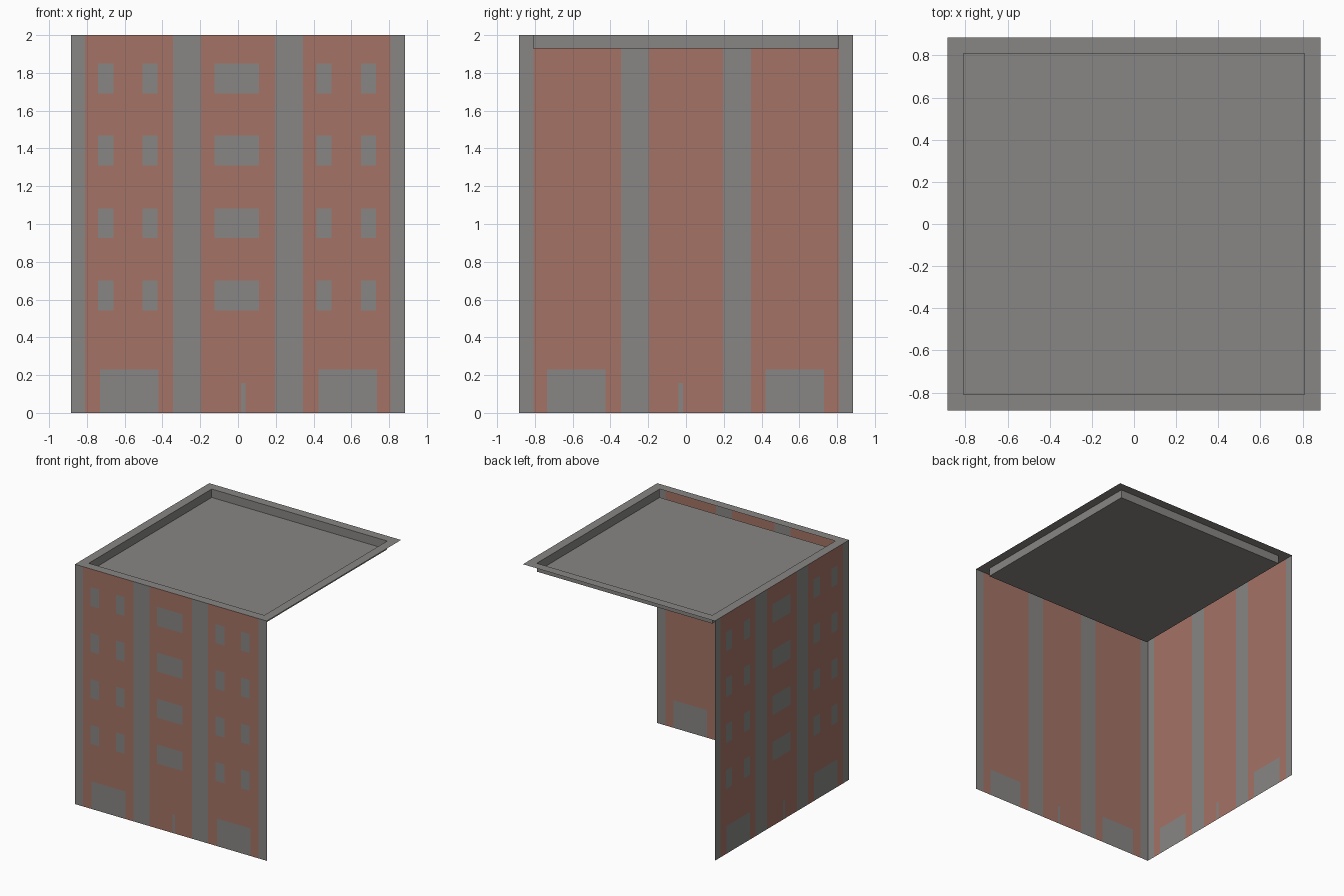
import bpy, bmesh, math
from mathutils import Matrix

if "Cube" in bpy.data.objects:
    bpy.data.objects.remove(bpy.data.objects["Cube"])

H = 0.885          # half width of the block
T = 0.81           # half width of the sunken roof
TOP, DECK = 2.0, 1.93


def material(name, rgb):
    m = bpy.data.materials.new(name)
    m.diffuse_color = (*rgb, 1)
    m.use_nodes = True
    m.node_tree.nodes["Principled BSDF"].inputs["Base Color"].default_value = m.diffuse_color
    return m


brick = material("brick", (0.37, 0.17, 0.13))
concrete = material("concrete grey", (0.245, 0.24, 0.23))


def finish(name, bm, mats, turn=0):
    bm.transform(Matrix.Rotation(math.radians(turn), 4, 'Z'))
    me = bpy.data.meshes.new(name)
    bm.to_mesh(me)
    bm.free()
    for m in mats:
        me.materials.append(m)
    ob = bpy.data.objects.new(name, me)
    bpy.context.collection.objects.link(ob)
    return ob


def quad(bm, pts):
    return bm.faces.new([bm.verts.new(p) for p in pts])


def front_quad(bm, x0, x1, z0, z1, y):
    return quad(bm, [(x0, y, z0), (x1, y, z0), (x1, y, z1), (x0, y, z1)])


# Wall features: concrete pilasters, ground-floor openings (x0, x1, height)
pilasters = [(-H, -0.81), (-0.345, -0.195), (0.197, 0.345), (0.807, H)]
openings = [(-0.73, -0.42, 0.23), (0.017, 0.04, 0.157), (0.425, 0.735, 0.23)]
window_cols = [(-0.74, -0.66), (-0.505, -0.425), (-0.125, 0.11),
               (0.415, 0.495), (0.65, 0.73)]
window_rows = [0.543, 0.925, 1.31, 1.692]


def wall(name, turn):
    # Wall sheet split along the feature lines, coloured by position
    bm = bmesh.new()
    xs = sorted({x for p in pilasters for x in p} | {x for o in openings for x in o[:2]})
    zs = [0, 0.157, 0.23, TOP]
    for x0, x1 in zip(xs, xs[1:]):
        for z0, z1 in zip(zs, zs[1:]):
            f = front_quad(bm, x0, x1, z0, z1, -H)
            x, z = (x0 + x1) / 2, (z0 + z1) / 2
            grey = any(a < x < b for a, b in pilasters) or \
                any(a < x < b and z < h for a, b, h in openings)
            f.material_index = int(grey)
    bmesh.ops.remove_doubles(bm, verts=bm.verts, dist=1e-5)
    finish(name, bm, [brick, concrete], turn)


def windows(name, turn):
    # Thin window plates just proud of the wall
    bm = bmesh.new()
    for x0, x1 in window_cols:
        for z in window_rows:
            front_quad(bm, x0, x1, z, z + 0.158, -H - 0.003)
    finish(name, bm, [concrete], turn)


# Only the two street sides are walled
for side, turn in (("front", 0), ("left", -90)):
    wall(side + "_wall", turn)
    windows(side + "_windows", turn)

# Flat parapet rim around the roof
bm = bmesh.new()
for k in range(4):
    f = quad(bm, [(-H, -H, TOP), (H, -H, TOP), (T, -T, TOP), (-T, -T, TOP)])
    bmesh.ops.rotate(bm, verts=f.verts, matrix=Matrix.Rotation(k * math.pi / 2, 3, 'Z'))
bmesh.ops.remove_doubles(bm, verts=bm.verts, dist=1e-5)
finish("parapet_rim", bm, [concrete])

# Sunken roof deck with upstands on three sides (front one is open)
bm = bmesh.new()
quad(bm, [(-T, -T, DECK), (T, -T, DECK), (T, T, DECK), (-T, T, DECK)])
for k in (1, 2, 3):
    f = quad(bm, [(T, -T, DECK), (-T, -T, DECK), (-T, -T, TOP), (T, -T, TOP)])
    bmesh.ops.rotate(bm, verts=f.verts, matrix=Matrix.Rotation(k * math.pi / 2, 3, 'Z'))
bmesh.ops.remove_doubles(bm, verts=bm.verts, dist=1e-5)
finish("roof_deck", bm, [concrete])
